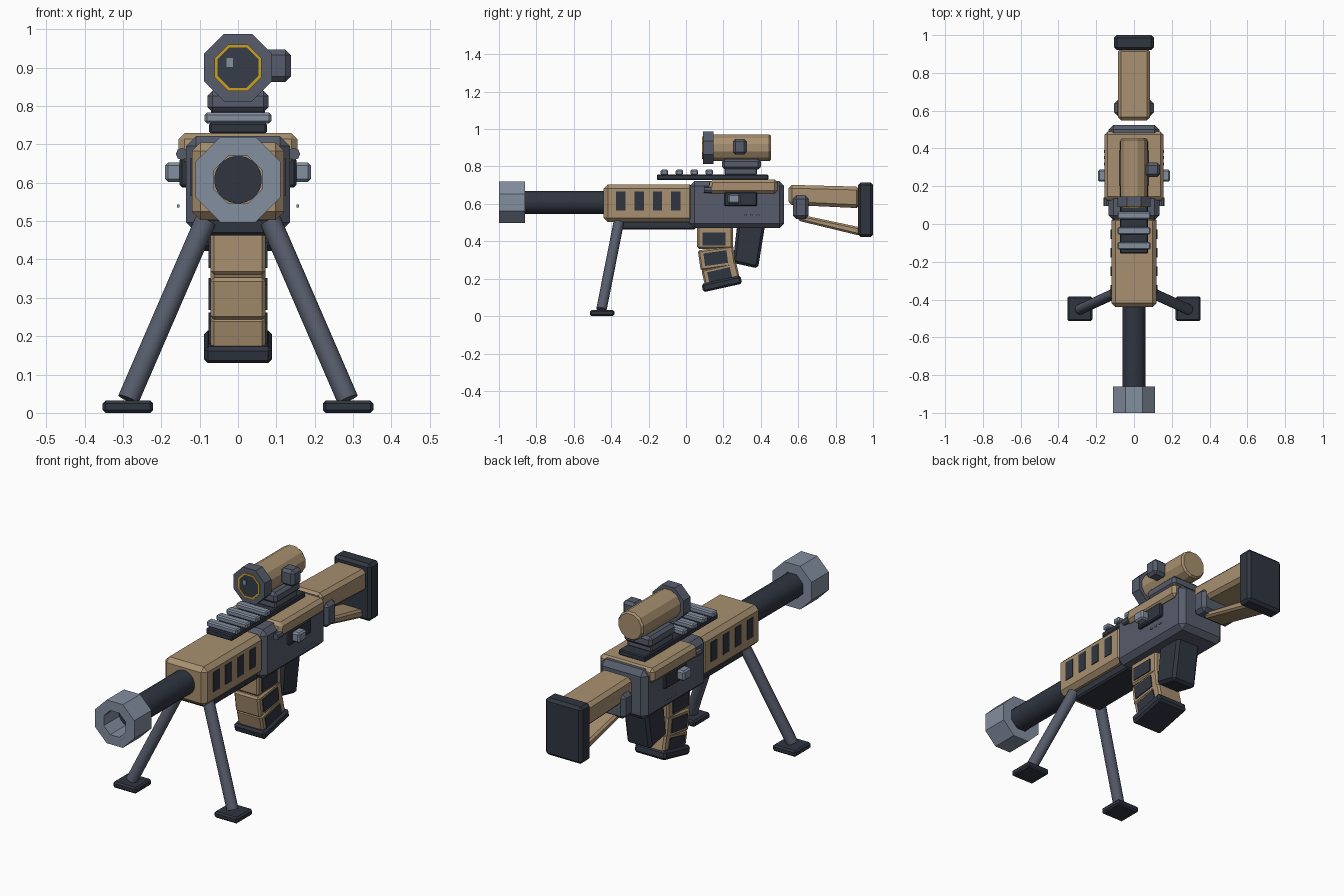
import bpy, bmesh, math
from mathutils import Matrix, Vector

if "Cube" in bpy.data.objects:
    bpy.data.objects.remove(bpy.data.objects["Cube"])


def material(name, hexa):
    lin = [((c / 255 + 0.055) / 1.055) ** 2.4 for c in bytes.fromhex(hexa)]
    m = bpy.data.materials.new(name)
    m.diffuse_color = (*lin, 1)
    m.use_nodes = True
    m.node_tree.nodes["Principled BSDF"].inputs["Base Color"].default_value = m.diffuse_color
    return m


TAN = material("tan", "a89070")
SLATE = material("slate", "565c6b")
DARK = material("dark", "2f3540")
LIGHT = material("light steel", "838e9f")
GOLD = material("gold", "c9a020")
LENS = material("lens", "363c49")


def finish(name, bm, mat, smooth=False):
    bmesh.ops.recalc_face_normals(bm, faces=bm.faces)
    for f in bm.faces:
        f.smooth = smooth
    me = bpy.data.meshes.new(name)
    bm.to_mesh(me)
    bm.free()
    if smooth:
        me.set_sharp_from_angle(angle=math.radians(32))
    me.materials.append(mat)
    ob = bpy.data.objects.new(name, me)
    bpy.context.collection.objects.link(ob)
    return ob


def bevel(bm, width):
    if width:
        bmesh.ops.bevel(bm, geom=bm.edges[:], offset=width, segments=1,
                        affect='EDGES', clamp_overlap=True)


def box(name, x, y, z, mat, bev=0.0, tilt=0.0):
    """Box from (min, max) ranges, optionally tilted about its own x axis."""
    bm = bmesh.new()
    size = [r[1] - r[0] for r in (x, y, z)]
    mid = [(r[0] + r[1]) / 2 for r in (x, y, z)]
    bmesh.ops.create_cube(bm, size=1, matrix=Matrix.Diagonal((*size, 1)))
    bevel(bm, bev)
    bm.transform(Matrix.Translation(mid) @ Matrix.Rotation(math.radians(tilt), 4, 'X'))
    return finish(name, bm, mat)


def prism(name, profile, half, mat, bev=0.0):
    """Side profile of (y, z) points extruded across x."""
    bm = bmesh.new()
    f = bm.faces.new([bm.verts.new((-half, y, z)) for y, z in profile])
    ext = bmesh.ops.extrude_face_region(bm, geom=[f])["geom"]
    bmesh.ops.translate(bm, vec=(2 * half, 0, 0),
                        verts=[v for v in ext if isinstance(v, bmesh.types.BMVert)])
    bevel(bm, bev)
    return finish(name, bm, mat)


def lathe(name, profile, n, zc, mat, smooth=False, closed=False):
    """Turn (radius, y) points around an axis along y; flats face up and down."""
    bm = bmesh.new()
    rings = []
    for r, y in profile:
        ring = []
        for i in range(n):
            a = 2 * math.pi * (i + 0.5) / n
            ring.append(bm.verts.new((r * math.cos(a), y, zc + r * math.sin(a))))
        rings.append(ring)
    for k in range(len(rings) if closed else len(rings) - 1):
        a, b = rings[k], rings[(k + 1) % len(rings)]
        for i in range(n):
            j = (i + 1) % n
            bm.faces.new((a[i], a[j], b[j], b[i]))
    if not closed:
        bm.faces.new(rings[0])
        bm.faces.new(rings[-1])
    return finish(name, bm, mat, smooth)


def rod(name, p, q, r, n, mat):
    bm = bmesh.new()
    p, q = Vector(p), Vector(q)
    d = q - p
    bmesh.ops.create_cone(bm, cap_ends=True, segments=n, radius1=r, radius2=r, depth=d.length,
                          matrix=Matrix.Translation((p + q) / 2) @ d.to_track_quat('Z', 'Y').to_matrix().to_4x4())
    return finish(name, bm, mat, True)


def span(s, a, b):
    return (min(s * a, s * b), max(s * a, s * b))


OCT = 1 / math.cos(math.pi / 8)   # flat distance to corner radius

# Muzzle brake and barrel
AX = 0.608
lathe("muzzle_brake", [(0.111 * OCT, -1.0), (0.111 * OCT, -0.86), (0.062 * OCT, -0.86),
                       (0.062 * OCT, -1.0)], 8, AX, LIGHT, closed=True)
lathe("barrel", [(0.062, -0.88), (0.062, -0.40)], 24, AX, DARK, smooth=True)

# Handguard, underside plate
box("handguard", (-0.12, 0.12), (-0.44, 0.04), (0.503, 0.705), TAN, 0.022)
box("bipod_plate", (-0.085, 0.085), (-0.36, 0.05), (0.462, 0.51), DARK, 0.008)

# Receiver, upper cover, pistol grip
box("receiver", (-0.135, 0.135), (0.02, 0.525), (0.47, 0.722), SLATE, 0.026)
prism("upper_cover", [(0.115, 0.655), (0.49, 0.655), (0.49, 0.73), (0.13, 0.73)], 0.155, TAN, 0.016)
prism("pistol_grip", [(0.275, 0.50), (0.425, 0.50), (0.385, 0.255), (0.25, 0.285)], 0.07, DARK, 0.014)

# Mirrored side details
for s, side in ((1, "right"), (-1, "left")):
    for i in range(4):
        y = -0.373 + i * 0.098
        box(f"handguard_slot_{side}_{i}", span(s, 0.115, 0.1235), (y, y + 0.05), (0.565, 0.665), DARK)
    box(f"port_{side}", span(s, 0.125, 0.152), (0.205, 0.38), (0.588, 0.665), DARK, 0.006)
    box(f"port_knob_{side}", span(s, 0.145, 0.19), (0.224, 0.288), (0.602, 0.653), LIGHT, 0.008)
    rod(f"cover_pin_{side}", (s * 0.146, 0.095, 0.675), (s * 0.146, 0.14, 0.675), 0.016, 8, SLATE)
    for i in range(3):
        y = 0.31 + i * 0.033
        box(f"side_mark_{side}_{i}", span(s, 0.153, 0.159), (y, y + 0.016), (0.535, 0.543), LIGHT)
    # Bipod leg and foot
    rod(f"bipod_leg_{side}", (s * 0.085, -0.36, 0.50), (s * 0.286, -0.452, 0.035), 0.028, 16, SLATE)
    box(f"bipod_foot_{side}", span(s, 0.221, 0.353), (-0.513, -0.383), (0.0, 0.032), DARK, 0.008)

# Top rail with teeth
box("top_rail", (-0.075, 0.075), (-0.155, 0.44), (0.728, 0.757), DARK, 0.005)
for i in range(4):
    y = -0.135 + i * 0.08
    box(f"rail_tooth_{i}", (-0.087, 0.087), (y, y + 0.04), (0.755, 0.783), LIGHT, 0.006)

# Scope mount
box("scope_mount_foot", (-0.07, 0.07), (0.205, 0.38), (0.755, 0.80), SLATE, 0.006)
box("scope_mount", (-0.08, 0.08), (0.193, 0.40), (0.783, 0.84), SLATE, 0.014)

# Scope tube, bell, lens and turret
SC = 0.9
lathe("scope_tube", [(0.074, 0.13), (0.074, 0.445), (0.066, 0.455)], 12, SC, TAN)
lathe("scope_bell", [(0.088 * OCT, 0.09), (0.088 * OCT, 0.146)], 8, SC, SLATE)
lathe("lens_ring", [(0.061 * OCT, 0.086), (0.061 * OCT, 0.094), (0.053 * OCT, 0.094),
                    (0.053 * OCT, 0.086)], 8, SC, GOLD, closed=True)
lathe("scope_lens", [(0.054 * OCT, 0.088), (0.054 * OCT, 0.094)], 8, SC, LENS)
box("lens_glint", (-0.03, -0.013), (0.085, 0.089), (0.902, 0.925), LIGHT)
box("scope_turret", (0.06, 0.138), (0.25, 0.325), (0.863, 0.947), SLATE, 0.014)

# Magazine: three segments curving forward, with dark side panels
for i, (y, z, h, t) in enumerate(((0.155, 0.425, 0.13, 0), (0.165, 0.31, 0.11, 8), (0.187, 0.215, 0.11, 13))):
    box(f"magazine_segment_{i}", (-0.072, 0.072), (y - 0.095, y + 0.095), (z - h / 2, z + h / 2), TAN, 0.009, t)
    zp = 0.412 if i == 0 else z
    box(f"magazine_panel_{i}", (-0.077, 0.077), (y - 0.068, y + 0.056), (zp - 0.034, zp + 0.034), DARK, 0, t)
box("magazine_base", (-0.088, 0.088), (0.085, 0.298), (0.15, 0.195), DARK, 0.01, 12.5)

# Stock: cheek piece, lower strut, clamp and butt pad
prism("stock_upper", [(0.548, 0.595), (0.93, 0.577), (0.93, 0.692), (0.548, 0.702)], 0.086, TAN, 0.018)
prism("stock_strut", [(0.60, 0.51), (0.93, 0.43), (0.93, 0.475), (0.60, 0.545)], 0.06, TAN, 0.01)
box("stock_clamp", (-0.105, 0.105), (0.572, 0.656), (0.52, 0.645), SLATE, 0.018)
box("butt_pad", (-0.105, 0.105), (0.92, 1.0), (0.422, 0.715), DARK, 0.014)
